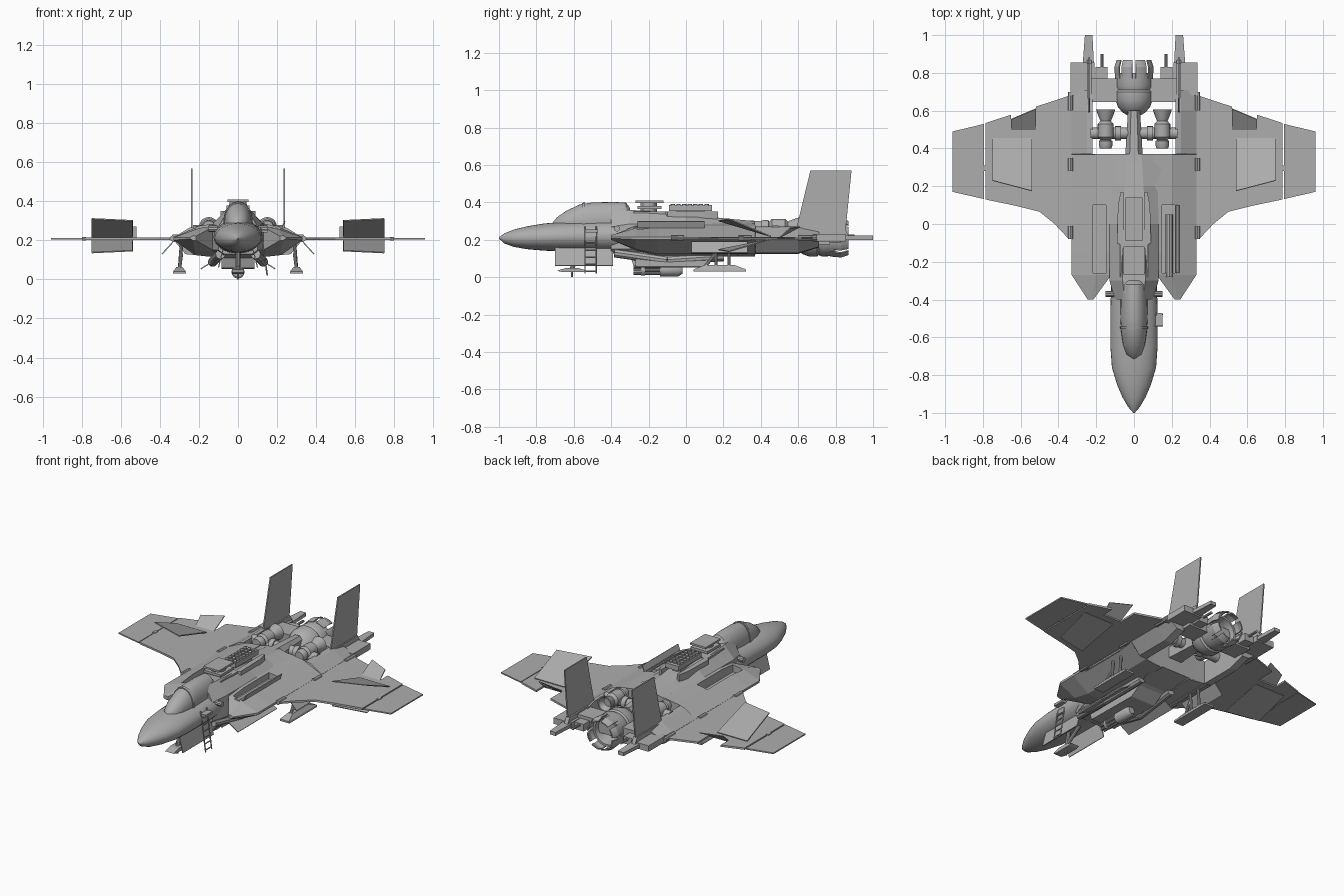
import bpy, bmesh, math
from mathutils import Vector

if "Cube" in bpy.data.objects:
    bpy.data.objects.remove(bpy.data.objects["Cube"])

GREY = bpy.data.materials.new("hull grey")
GREY.diffuse_color = (0.42, 0.42, 0.42, 1)
GREY.use_nodes = True
GREY.node_tree.nodes["Principled BSDF"].inputs["Base Color"].default_value = GREY.diffuse_color


def build(name, bm, mirror=False, smooth=False):
    bmesh.ops.recalc_face_normals(bm, faces=bm.faces[:])
    me = bpy.data.meshes.new(name)
    bm.to_mesh(me)
    bm.free()
    ob = bpy.data.objects.new(name, me)
    bpy.context.collection.objects.link(ob)
    me.materials.append(GREY)
    if smooth:
        bpy.ops.object.select_all(action='DESELECT')
        ob.select_set(True)
        bpy.context.view_layer.objects.active = ob
        bpy.ops.object.shade_smooth_by_angle(angle=math.radians(35))
    if mirror:
        ob.modifiers.new("mirror", 'MIRROR').use_axis = (True, False, False)
    return ob


def add_loft(bm, rings, closed=False):
    rows = [[bm.verts.new(p) for p in r] for r in rings]
    n = len(rows[0])
    pairs = list(zip(rows, rows[1:] + rows[:1])) if closed else list(zip(rows, rows[1:]))
    for a, b in pairs:
        for i in range(n):
            j = (i + 1) % n
            bm.faces.new((a[i], a[j], b[j], b[i]))
    if not closed:
        bm.faces.new(rows[0])
        bm.faces.new(rows[-1])


def loft(name, rings, mirror=False, smooth=False):
    bm = bmesh.new()
    add_loft(bm, rings)
    return build(name, bm, mirror, smooth)


def box(name, x0, x1, y0, y1, z0, z1, mirror=False):
    ring = [(x0, y0), (x1, y0), (x1, y1), (x0, y1)]
    return prism(name, ring, z0, z1, mirror)


def prism(name, outline, z0, z1, mirror=False):
    return loft(name, [[(x, y, z) for x, y in outline] for z in (z0, z1)], mirror)


def side_prism(name, outline, x0, x1, mirror=False):
    return loft(name, [[(x, y, z) for y, z in outline] for x in (x0, x1)], mirror)


def panel(name, corners, mirror=False, t=0.006):
    # thin plate through four corners
    c = [Vector(p) for p in corners]
    n = (c[1] - c[0]).cross(c[2] - c[0]).normalized() * t / 2
    return loft(name, [[p - n for p in c], [p + n for p in c]], mirror)


def rods(name, lines, r, mirror=False, n=10):
    bm = bmesh.new()
    for p, q in lines:
        p, q = Vector(p), Vector(q)
        d = (q - p).normalized()
        u = d.orthogonal().normalized()
        v = d.cross(u)
        ang = [2 * math.pi * i / n for i in range(n)]
        add_loft(bm, [[c + r * (u * math.cos(a) + v * math.sin(a)) for a in ang] for c in (p, q)])
    return build(name, bm, mirror, True)


def lathe(name, profile, x, z, mirror=False, n=28):
    # profile of (y, radius) turned about a lengthwise axis, closed into a shell
    ang = [2 * math.pi * i / n for i in range(n)]
    bm = bmesh.new()
    add_loft(bm, [[(x + r * math.cos(a), y, z + r * math.sin(a)) for a in ang] for y, r in profile])
    return build(name, bm, mirror, True)


def oval_hull(name, stations, n=28):
    # stations of (y, half width, bottom, top)
    ang = [2 * math.pi * i / n for i in range(n)]
    return loft(name, [[(w * math.cos(a), y, (b + t) / 2 + (t - b) / 2 * math.sin(a)) for a in ang]
                       for y, w, b, t in stations], smooth=True)


# nose and cockpit
oval_hull("nose", [(-1, .004, .206, .214), (-.97, .03, .18, .235), (-.92, .06, .162, .255), (-.85, .09, .15, .272),
                   (-.76, .117, .142, .287), (-.65, .125, .138, .297), (-.45, .125, .135, .305), (-.3, .12, .13, .31)])
oval_hull("canopy", [(-.715, .01, .25, .29), (-.69, .04, .24, .32), (-.64, .058, .22, .355), (-.57, .068, .2, .388),
                     (-.5, .072, .2, .4), (-.38, .07, .2, .402), (-.32, .066, .2, .398), (-.3, .06, .2, .37)])
oval_hull("canopy_frame", [(-.555, .0725, .2, .397), (-.54, .0745, .2, .4)])
rods("neck_pins", [((.08, -.37, .26), (.15, -.37, .26))], .016, True)


# central body between the side pods
def body_ring(y, tw, zt, w, zs, zb):
    half = [(tw, zt), (w, zs), (w, .15), (w * .7, zb)]
    return [(x, y, z) for x, z in half] + [(-x, y, z) for x, z in reversed(half)]


loft("central_body", [body_ring(*s) for s in [(-.4, .05, .36, .1, .27, .13), (-.3, .06, .36, .13, .285, .11),
     (0, .065, .34, .13, .285, .105), (.2, .05, .315, .14, .275, .11), (.37, .04, .3, .23, .255, .12)]])
loft("rear_spine", [[(x * w, y, z) for x, z in ((1, .2), (1, .27), (.5, zt), (-.5, zt), (-1, .27), (-1, .2))]
                    for y, w, zt in ((.3, .05, .305), (.6, .032, .29))])

# side pods with open bays
POD = [(.1, .29), (.2, .275), (.33, .216), (.33, .202), (.22, .125), (.1, .112)]
REAR = [(.22, .272), (.25, .265), (.33, .216), (.33, .202), (.27, .13), (.22, .125)]
TIP = [(.215, .222), (.23, .225), (.245, .216), (.245, .208), (.23, .2), (.215, .2)]
pods = loft("side_pods", [[(x, y, z) for x, z in s] for y, s in
            ((-.4, TIP), (-.27, [(.12, .275), (.2, .262)] + POD[2:4] + [(.22, .15), (.12, .145)]),
             (-.15, POD), (.369, POD), (.371, REAR), (.6, REAR),
             (.71, [(x, .21 + (z - .21) * .6) for x, z in REAR]))], True)
cutter = box("bay_cutter", .148, .217, -.26, .1, .225, .4, True)
cutter.hide_render = True
cutter.display_type = 'WIRE'
mod = pods.modifiers.new("bays", 'BOOLEAN')
mod.object = cutter
mod.solver = 'EXACT'
rods("bay_missile", [((.185, -.28, .25), (.185, .05, .25))], .022)
panel("bay_door", [(.225, -.26, .265), (.225, .1, .265), (.24, .1, .3), (.24, -.26, .3)])

# roof equipment
box("roof_housing", -.075, .075, -.28, -.1, .3, .35)
rods("roof_turret", [((0, -.2, .33), (0, -.2, .40))], .045, n=20)
box("turret_plate", -.055, .055, -.27, -.12, .398, .41)
box("turret_collar", -.06, .06, -.26, -.13, .365, .38)
box("launcher", -.045, .045, -.09, .14, .355, .385)
box("launcher_mount", -.03, .03, -.05, .1, .32, .36)
rods("launcher_tubes", [((x, -.07 + .03 * i, .38), (x, -.07 + .03 * i, .392))
                        for x in (-.028, 0, .028) for i in range(7)], .012)
prism("roof_fairings", [(.055, -.12), (.09, -.1), (.085, .1), (.07, .17), (.055, .17)], .28, .35, True)

# wings
ROOT = [(.32, -.08), (.345, -.08), (.42, 0), (.5, .065), (.62, .095), (.787, .13)]
prism("wings", ROOT + [(.787, .534), (.65, .579), (.65, .5), (.52, .5), (.52, .621), (.34, .68), (.32, .68)],
      .203, .215, True)
prism("wing_tips", [(.793, .132), (.96, .17), (.96, .49), (.793, .53)], .205, .213, True)
box("wing_tip_hinges", .78, .8, .28, .31, .2, .218, True)
panel("wing_flaps", [(.52, .5, .212), (.65, .5, .212), (.65, .555, .262), (.52, .61, .27)], True)
panel("upper_air_brakes", [(.54, .175, .302), (.75, .23, .312), (.75, .455, .218), (.54, .455, .218)], True)
panel("lower_air_brakes", [(.54, .175, .147), (.75, .23, .137), (.75, .455, .203), (.54, .455, .203)], True)
rods("wing_root_hinges", [((.335, a, .21), (.335, b, .21)) for a, b in ((-.08, -.01), (.28, .35), (.6, .7))], .015, True)

# tail booms and fins
box("tail_booms", .21, .335, .68, .855, .192, .23, True)
prism("tail_prongs", [(.21, .8), (.275, .8), (.26, 1), (.22, 1)], .2, .222, True)
side_prism("tail_fins", [(.58, .22), (.85, .22), (.885, .57), (.665, .57)], .234, .242, True)
side_prism("fin_roots", [(.55, .22), (.87, .22), (.85, .26), (.59, .26)], .225, .25, True)
box("rear_cross_beam", -.225, .225, .645, .77, .175, .25)
box("beam_blocks", .14, .205, .77, .83, .185, .23, True)
rods("tail_rods", [((.17, .76, .22), (.17, .9, .22))], .008, True)

# main engine with petals
lathe("main_engine", [(.57, .025), (.59, .06), (.62, .085), (.66, .1), (.7, .1), (.71, .092), (.73, .1), (.8, .095),
                      (.8, .082), (.72, .07), (.7, .02)], 0, .21)
bm = bmesh.new()
for k in range(8):
    arc = [2 * math.pi * (k + .12 + .19 * i) / 8 for i in range(5)]
    rings = []
    for y, r in ((.77, .1), (.83, .105), (.868, .092)):
        rings.append([(q * math.cos(a), y, .21 + q * math.sin(a))
                      for q, seq in ((r, arc), (r - .008, arc[::-1])) for a in seq])
    add_loft(bm, rings)
build("engine_petals", bm)

# small engines on a cross pipe
lathe("small_engines", [(.4, .03), (.415, .036), (.44, .036), (.445, .026), (.46, .042), (.53, .042), (.545, .028),
                        (.575, .04), (.605, .05), (.605, .042), (.57, .028)], .15, .27, True, 20)
rods("cross_pipe", [((-.23, .48, .25), (.23, .48, .25))], .03, n=16)
rods("pipe_collars", [((.07, .48, .25), (.1, .48, .25))], .038, True, 16)

# belly, folded arms and gun
side_prism("belly", [(-.28, .06), (.08, .055), (.15, .1), (.2, .12), (-.3, .12)], -.085, .085)
rods("arm_struts", [((.09, -.38, .13), (.13, -.1, .09)), ((.13, -.1, .09), (.11, .2, .11))], .025, True)
panel("belly_doors", [(.1, -.27, .11), (.1, .12, .11), (.19, .12, .055), (.19, -.27, .055)], True)
rods("gun_barrels", [((.02 * math.cos(i * math.pi / 3), -.28, .038 + .02 * math.sin(i * math.pi / 3)),
                      (.02 * math.cos(i * math.pi / 3), -.1, .038 + .02 * math.sin(i * math.pi / 3)))
                     for i in range(6)], .008)
lathe("gun_body", [(-.24, .03), (-.22, .03), (-.22, .015), (-.14, .015), (-.14, .033), (-.04, .033), (-.02, .02)], 0, .038)

# nose gear
panel("nose_gear_doors", [(.075, -.7, .16), (.075, -.39, .16), (.1, -.39, .062), (.1, -.7, .062)], True)
side_prism("nose_ski", [(-.69, .035), (-.66, .027), (-.55, .027), (-.53, .035), (-.58, .05), (-.64, .05)], -.03, .03)
rods("nose_leg", [((0, -.61, .04), (0, -.58, .16)), ((0, -.61, .06), (0, -.48, .15))], .012)
rods("nose_aerial", [((0, -.61, 0), (0, -.61, .04))], .006)

# rear skids
loft("rear_skids", [[(.3 - w, a, z), (.3 + w, a, z), (.3 + w, b, z), (.3 - w, b, z)]
                    for z, w, a, b in ((.03, .034, .04, .32), (.042, .032, .04, .32), (.065, .015, .1, .26))], True)
rods("rear_legs", [((.3, .16, .05), (.29, .16, .18)), ((.3, .23, .05), (.29, .23, .18)),
                   ((.3, .1, .055), (.29, .16, .13))], .009, True)
panel("rear_gear_doors", [(.335, .03, .19), (.335, .33, .19), (.39, .33, .13), (.39, .03, .13)], True)

# boarding ladder on the right side
rails = [((.115, y, .27), (.15, y, .02)) for y in (-.54, -.48)]
rungs = [((.115 + .035 * t, -.54, .27 - .25 * t), (.115 + .035 * t, -.48, .27 - .25 * t))
         for t in (.2, .35, .5, .65, .8, .95)]
rods("ladder", rails + rungs, .004, n=6)
box("ladder_mount", .09, .15, -.54, -.47, .24, .255)
